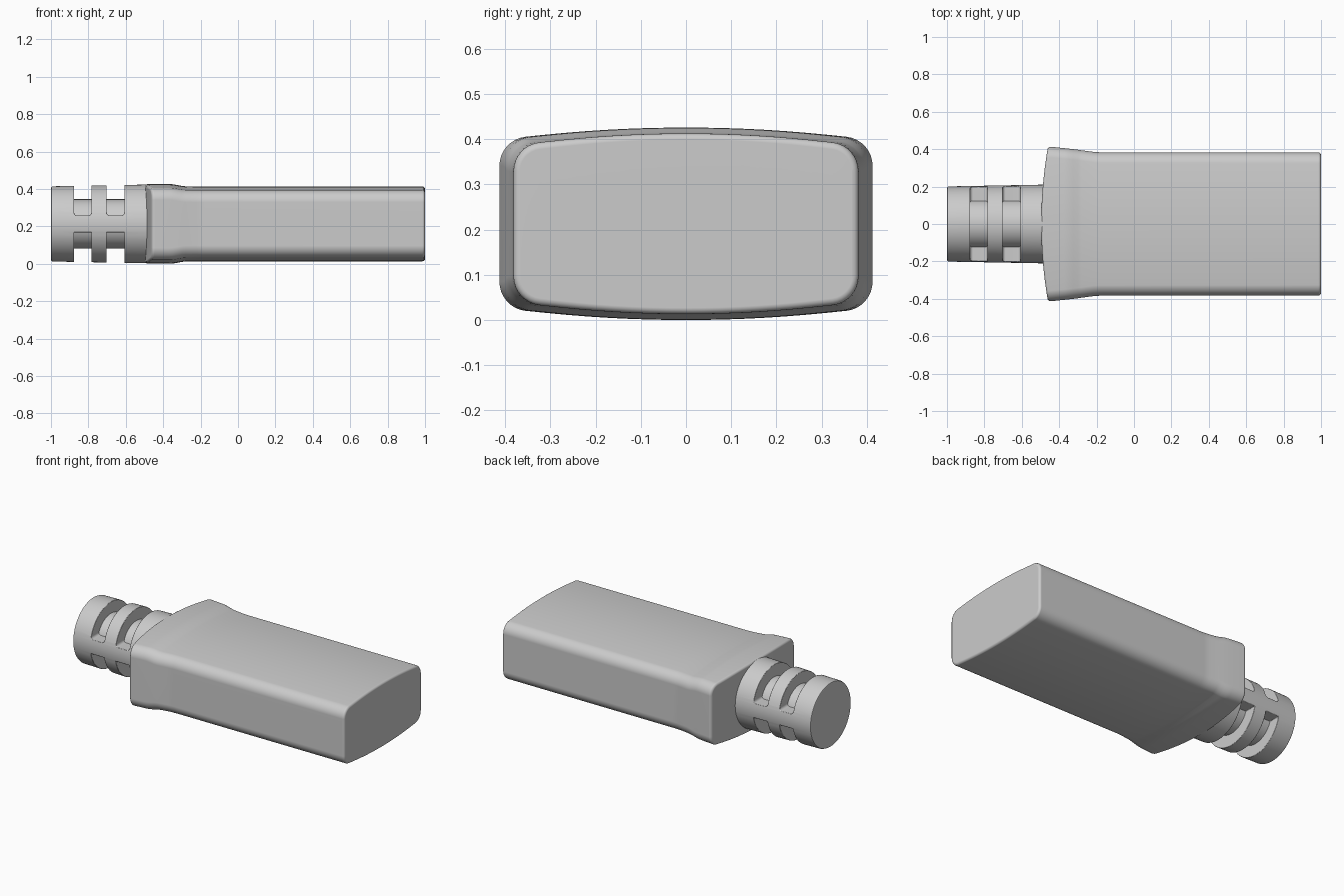
import bpy, bmesh
from math import sin, cos, radians, pi

cube = bpy.data.objects.get("Cube")
if cube:
    bpy.data.objects.remove(cube, do_unlink=True)

MID_Z = 0.213

grey = bpy.data.materials.new("plain grey")
grey.use_nodes = True
colour = (0.6, 0.6, 0.6, 1)
grey.diffuse_color = colour
for node in grey.node_tree.nodes:
    if node.type == 'BSDF_PRINCIPLED':
        node.inputs["Base Color"].default_value = colour


def make_object(name, bm):
    bmesh.ops.recalc_face_normals(bm, faces=bm.faces)
    mesh = bpy.data.meshes.new(name)
    bm.to_mesh(mesh)
    bm.free()
    mesh.materials.append(grey)
    obj = bpy.data.objects.new(name, mesh)
    bpy.context.collection.objects.link(obj)
    return obj


def activate(obj):
    bpy.ops.object.select_all(action='DESELECT')
    obj.select_set(True)
    bpy.context.view_layer.objects.active = obj


def smooth(obj):
    activate(obj)
    bpy.ops.object.shade_smooth_by_angle(angle=radians(32))
    mod = obj.modifiers.new("weighted", 'WEIGHTED_NORMAL')
    mod.keep_sharp = True


def half_section(hy, hz, inset):
    """Upper outline, from -y to +y, of a rounded box with a bowed top."""
    radius, bow = 0.065 - inset, 0.028
    hy, hz = hy - inset, hz - inset
    flat = hy - radius
    tilt = radians(82)
    edge_z = hz - bow * (flat / hy) ** 2
    side = [(flat + radius * cos(tilt * k / 8),
             edge_z - radius + radius * sin(tilt * k / 8)) for k in range(9)]
    top = [(flat * k / 8, hz - bow * (flat * k / 8 / hy) ** 2) for k in range(8)]
    right = top + side[::-1]
    return [(-y, z) for y, z in right[:0:-1]] + right


# Main body: stations along x as (x, half width, half height, inset, rear bow)
ROUND = 0.014
angles = [radians(22.5 * k) for k in range(5)]
stations = [(-0.46 + ROUND * (1 - sin(a)), 0.413, 0.213, ROUND * (1 - cos(a)), 1)
            for a in reversed(angles)]
stations += [(-0.37, 0.405, 0.213, 0, 0.2), (-0.35, 0.403, 0.212, 0, 0),
             (-0.325, 0.400, 0.208, 0, 0), (-0.30, 0.397, 0.203, 0, 0),
             (-0.28, 0.394, 0.201, 0, 0), (-0.22, 0.386, 0.200, 0, 0),
             (-0.18, 0.383, 0.200, 0, 0)]
stations += [(1 - ROUND * (1 - sin(a)), 0.382, 0.200, ROUND * (1 - cos(a)), 0)
             for a in angles]

bm = bmesh.new()
rings = []
for x, hy, hz, inset, bow in stations:
    upper = half_section(hy, hz, inset)
    outline = upper + [(y, -z) for y, z in reversed(upper)]
    rings.append([bm.verts.new((x - 0.036 * bow * (1 - (y / hy) ** 2), y, MID_Z + z))
                  for y, z in outline])
count = len(rings[0])
for a, b in zip(rings, rings[1:]):
    for i in range(count):
        j = (i + 1) % count
        bm.faces.new((a[i], a[j], b[j], b[i]))
for ring in (rings[0], rings[-1]):
    for i in range(count // 2 - 1):
        bm.faces.new((ring[i], ring[i + 1], ring[-2 - i], ring[-1 - i]))
smooth(make_object("plug_body", bm))


def turned(name, profile, segments=64):
    """Closed solid of revolution about the long axis from (x, radius) points."""
    bm = bmesh.new()
    loops = [[bm.verts.new((x, r * cos(2 * pi * k / segments),
                            MID_Z + r * sin(2 * pi * k / segments)))
              for k in range(segments)] for x, r in profile]
    for a, b in zip(loops, loops[1:]):
        for k in range(segments):
            n = (k + 1) % segments
            bm.faces.new((a[k], a[n], b[n], b[k]))
    bm.faces.new(loops[0])
    bm.faces.new(loops[-1])
    return make_object(name, bm)


# Slotted sleeve of the cable strain relief
sleeve = turned("strain_relief_sleeve",
                [(-1, 0.192), (-0.997, 0.198), (-0.99, 0.201), (-0.45, 0.211)])

# Slots above and below, leaving a bridge on each side
for x0, x1 in ((-0.876, -0.784), (-0.702, -0.608)):
    for sign in (-1, 1):
        bm = bmesh.new()
        bmesh.ops.create_cube(bm, size=1)
        for v in bm.verts:
            v.co = ((x0 + x1) / 2 + v.co.x * (x1 - x0), v.co.y,
                    MID_Z + sign * (0.045 + 0.25 * (v.co.z + 0.5)))
        floor = [e for e in bm.edges if all(
            abs(v.co.z - MID_Z) < 0.1 for v in e.verts)
            and abs(e.verts[0].co.y - e.verts[1].co.y) > 0.5]
        bmesh.ops.bevel(bm, geom=floor, offset=0.016, segments=4,
                        profile=0.5, affect='EDGES')
        cutter = make_object("slot_cutter", bm)
        cutter.hide_render = True
        activate(sleeve)
        mod = sleeve.modifiers.new("slot", 'BOOLEAN')
        mod.operation, mod.solver, mod.object = 'DIFFERENCE', 'EXACT', cutter
        bpy.ops.object.modifier_apply(modifier=mod.name)
        bpy.data.objects.remove(cutter, do_unlink=True)

bevel = sleeve.modifiers.new("soft edges", 'BEVEL')
bevel.width, bevel.segments = 0.007, 2
bevel.limit_method, bevel.angle_limit = 'ANGLE', radians(50)
smooth(sleeve)

# Round cable core seen through the slots
smooth(turned("cable_core", [(-0.95, 0.132), (-0.5, 0.132)], 48))
